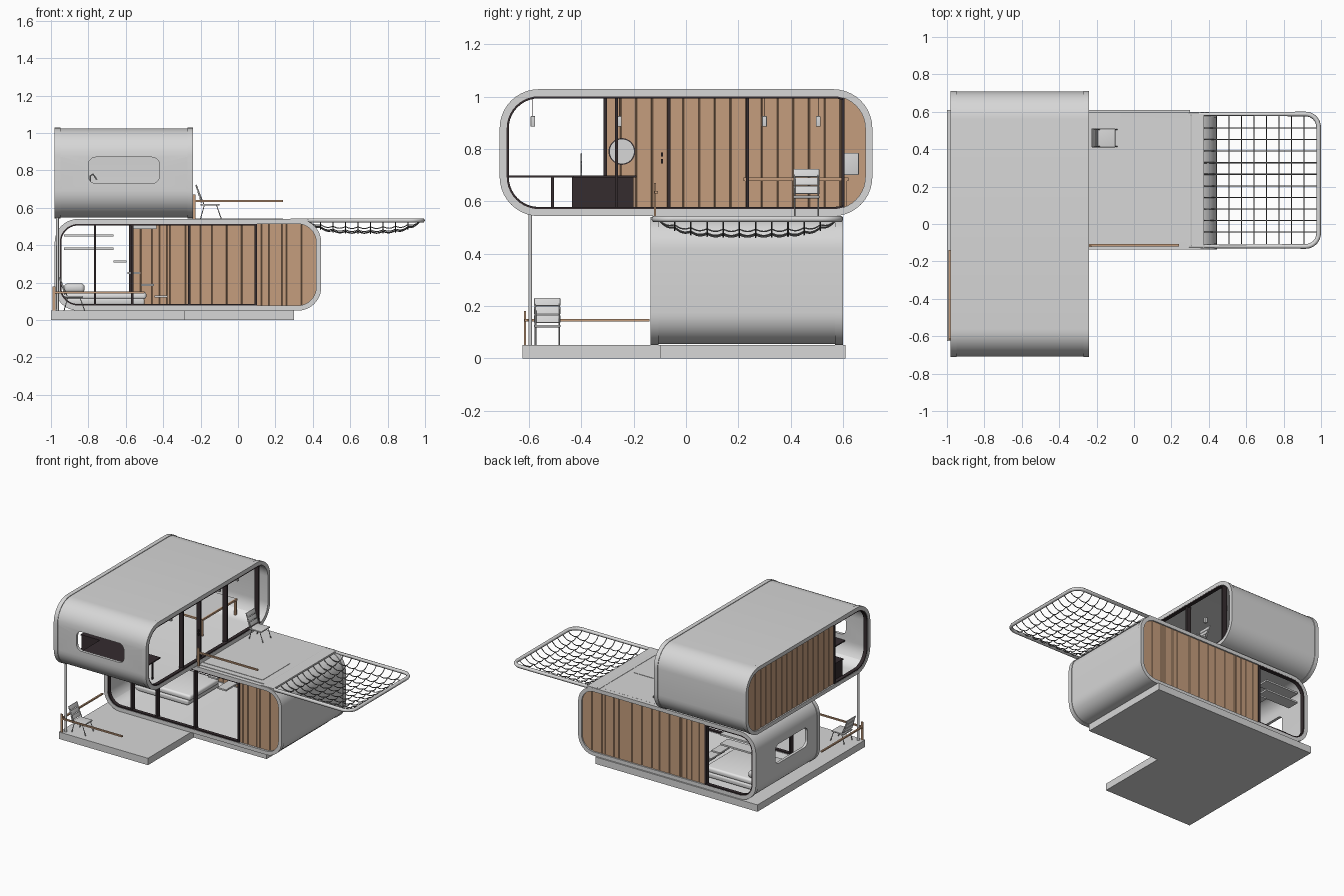
import bpy, bmesh, math
from mathutils import Vector, Matrix

cube = bpy.data.objects.get("Cube")
if cube:
    bpy.data.objects.remove(cube, do_unlink=True)


def material(name, r, g, b):
    m = bpy.data.materials.new(name)
    m.use_nodes = True
    m.diffuse_color = (r, g, b, 1)
    m.node_tree.nodes["Principled BSDF"].inputs["Base Color"].default_value = (r, g, b, 1)
    return m


GREY = material("shell grey", 0.68, 0.68, 0.68)
WHITE = material("floor white", 0.97, 0.97, 0.97)
WOOD = material("warm wood", 0.56, 0.34, 0.205)
DARK = material("dark frame", 0.035, 0.025, 0.028)
ROPE = material("rope grey", 0.2, 0.2, 0.2)
METAL = material("leg grey", 0.45, 0.45, 0.45)


def finish(name, bm, mats, smooth=False):
    bmesh.ops.recalc_face_normals(bm, faces=bm.faces)
    me = bpy.data.meshes.new(name)
    bm.to_mesh(me)
    bm.free()
    for m in mats:
        me.materials.append(m)
    ob = bpy.data.objects.new(name, me)
    bpy.context.collection.objects.link(ob)
    if smooth:
        shade(ob)
    return ob


def shade(ob):
    bpy.ops.object.select_all(action='DESELECT')
    ob.select_set(True)
    bpy.context.view_layer.objects.active = ob
    bpy.ops.object.shade_smooth_by_angle(angle=math.radians(35))


def box(name, x, y, z, mat, bevel=0):
    bm = bmesh.new()
    bmesh.ops.create_cube(bm, size=1)
    for v in bm.verts:
        v.co = [a + (b - a) * (c + 0.5) for (a, b), c in zip((x, y, z), v.co)]
    if bevel:
        bmesh.ops.bevel(bm, geom=bm.edges[:], offset=bevel, segments=4, profile=0.5, affect='EDGES')
    return finish(name, bm, [mat], bevel > 0)


def tube(name, pts, radius, mat, closed=False):
    cu = bpy.data.curves.new(name, 'CURVE')
    cu.dimensions = '3D'
    cu.bevel_depth, cu.bevel_resolution, cu.use_fill_caps = radius, 1, True
    sp = cu.splines.new('POLY')
    sp.points.add(len(pts) - 1)
    for p, c in zip(sp.points, pts):
        p.co = (*c, 1)
    sp.use_cyclic_u = closed
    cu.materials.append(mat)
    ob = bpy.data.objects.new(name, cu)
    bpy.context.collection.objects.link(ob)
    return ob


def rounded(rect, inset, radius, n=10):
    """Rounded rectangle outline (u, v), shrunk by inset."""
    u0, u1, v0, v1 = rect
    r = max(radius - inset, 0.02)
    u0, u1, v0, v1 = u0 + inset + r, u1 - inset - r, v0 + inset + r, v1 - inset - r
    out = []
    for k, (u, v) in enumerate([(u1, v1), (u0, v1), (u0, v0), (u1, v0)]):
        for i in range(n + 1):
            a = math.pi / 2 * (k + i / n)
            out.append((u + r * math.cos(a), v + r * math.sin(a)))
    return out


def place(axis, u, v, w):
    return Vector((w, u, v)) if axis == 'x' else Vector((u, w, v))


def cut(bm, axis, u, **kw):
    n = place(axis, 1, 0, 0)
    bmesh.ops.bisect_plane(bm, geom=bm.verts[:] + bm.edges[:] + bm.faces[:], plane_co=n * u, plane_no=n, **kw)


def ring(name, axis, rect, radius, inset, thick, w0, w1, mats, end=None):
    """Rounded band; with end given, only the part below that u is kept."""
    bm = bmesh.new()
    loops = [[bm.verts.new(place(axis, u, v, w)) for u, v in rounded(rect, d, radius)]
             for d, w in ((inset, w0), (inset, w1), (inset + thick, w1), (inset + thick, w0))]
    n = len(loops[0])
    for k in range(4):
        a, b = loops[k], loops[(k + 1) % 4]
        for i in range(n):
            bm.faces.new((a[i], a[(i + 1) % n], b[(i + 1) % n], b[i]))
    if end is not None:
        cut(bm, axis, end, clear_outer=True)
    return finish(name, bm, mats, True)


def plate(name, axis, outline, w0, w1, mat, grooves=(), clip=None):
    """Flat outline with thickness, clipped, with V grooves between planks."""
    bm = bmesh.new()
    f = bm.faces.new([bm.verts.new(place(axis, u, v, w0)) for u, v in outline])
    new = bmesh.ops.extrude_face_region(bm, geom=[f])["geom"]
    bmesh.ops.translate(bm, vec=place(axis, 0, 0, w1 - w0), verts=[g for g in new if isinstance(g, bmesh.types.BMVert)])
    if clip:
        cut(bm, axis, clip[0], clear_inner=True)
        cut(bm, axis, clip[1], clear_outer=True)
    along, across = place(axis, 1, 0, 0), place(axis, 0, 0, 1)
    for g in grooves:
        for d in (-0.003, 0, 0.003):
            cut(bm, axis, g + d)
        for v in bm.verts:
            if abs(v.co.dot(along) - g) < 0.0005:
                v.co += across * ((w0 + w1) / 2 - v.co.dot(across)) * 0.5
    return finish(name, bm, [mat])


def module(name, axis, rect, radius, w0, w1, window, window_axis, window_w, glazed):
    """Open rounded tube with end rims, white floor, one capsule window and framed glazing."""
    shell = ring(name + "_shell", axis, rect, radius, 0.004, 0.02, w0 + 0.01, w1 - 0.01, [GREY, WHITE])
    cutter = plate("window_cutter", window_axis, rounded(window, 0, 0.04), window_w - 0.06, window_w + 0.06, GREY)
    mod = shell.modifiers.new("window", 'BOOLEAN')
    mod.object, mod.solver = cutter, 'EXACT'
    bpy.context.view_layer.update()
    old = shell.data
    shell.data = bpy.data.meshes.new_from_object(shell.evaluated_get(bpy.context.evaluated_depsgraph_get()))
    shell.modifiers.clear()
    bpy.data.meshes.remove(old)
    bpy.data.objects.remove(cutter, do_unlink=True)
    for p in shell.data.polygons:
        p.material_index = int(p.normal.z > 0.7 and p.center.z < rect[2] + 0.1)
    shade(shell)
    for side, a, end in (("near", w0, glazed[0]), ("far", w1 - 0.03, glazed[1])):
        ring(f"{name}_{side}_rim", axis, rect, radius, 0, 0.027, a, a + 0.03, [GREY])
        ring(f"{name}_{side}_glazing_frame", axis, rect, radius, 0.025, 0.01, a + 0.003, a + 0.029, [DARK], end)


# Two stacked living modules
LOW, UP = (-0.98, 0.445, 0.05, 0.54), (-0.712, 0.712, 0.543, 1.028)
module("lower", 'y', LOW, 0.125, -0.135, 0.60, (0.0, 0.37, 0.24, 0.38), 'x', -0.965, (0.1, -0.57))
module("upper", 'x', UP, 0.15, -0.98, -0.24, (-0.8, -0.42, 0.73, 0.87), 'y', -0.697, (-0.31, 0.6))

# Timber walls
low_fill, up_fill = rounded(LOW, 0.026, 0.125), rounded(UP, 0.026, 0.15)
low_grooves = [-0.52, -0.46, -0.42, -0.38, -0.364, -0.28, -0.2, -0.14, -0.06, 0.02, 0.125, 0.165, 0.235, 0.26, 0.34]
up_grooves = [-0.25 + 0.06 * i for i in range(15)]
plate("lower_back_wall", 'y', low_fill, 0.575, 0.59, WOOD, low_grooves, (-0.57, 0.5))
plate("lower_front_wall", 'y', low_fill, -0.12, -0.105, WOOD, low_grooves[10:], (0.1, 0.5))
plate("upper_end_wall", 'x', up_fill, -0.97, -0.955, WOOD, up_grooves, (-0.31, 0.8))

# Door and window mullions
for i, x in enumerate((-0.765, -0.565, -0.26, 0.095)):
    box(f"lower_mullion_{i}", (x - 0.006, x + 0.006), (-0.13, -0.095), (0.075, 0.515), DARK)
box("lower_back_mullion", (-0.582, -0.565), (0.57, 0.596), (0.075, 0.515), DARK)
for i, y in enumerate((-0.265, -0.065, 0.235, 0.6)):
    box(f"upper_mullion_{i}", (-0.285, -0.25), (y - 0.006, y + 0.006), (0.568, 1.003), DARK)
box("upper_end_mullion", (-0.976, -0.949), (-0.316, -0.302), (0.568, 1.003), DARK)
for z in (0.745, 0.77):
    box("door_handle", (-0.256, -0.248), (-0.096, -0.088), (z, z + 0.017), DARK)

# L-shaped ground deck
deck = bmesh.new()
face = deck.faces.new([deck.verts.new((x, y, 0)) for x, y in (
    (-1, -0.625), (-0.285, -0.625), (-0.285, -0.1), (0.3, -0.1), (0.3, 0.61), (-1, 0.61))])
top = bmesh.ops.extrude_face_region(deck, geom=[face])["geom"]
bmesh.ops.translate(deck, vec=(0, 0, 0.05), verts=[g for g in top if isinstance(g, bmesh.types.BMVert)])
finish("ground_deck", deck, [GREY])
tube("support_pole", [(-0.965, -0.595, 0.05), (-0.965, -0.595, 0.56)], 0.008, GREY)

# Roof terrace with hatch, and the net frame beyond it
box("terrace_floor", (-0.25, 0.28), (-0.1, 0.57), (0.53, 0.5405), GREY)
box("roof_hatch", (-0.24, 0.24), (-0.06, 0.255), (0.538, 0.543), GREY)
box("net_inner_beam", (0.28, 0.375), (-0.13, 0.597), (0.531, 0.5425), GREY)
frame = [(max(u, 0.3), v, 0.532) for u, v in rounded((0.2, 0.987, -0.12, 0.588), 0, 0.07, 8)]
tube("net_frame", frame, 0.0125, GREY, True)


def net_point(u, v, ripple):
    sag = (1 - abs(2 * u - 1) ** 4) * (1 - abs(2 * v - 1) ** 4)
    return (0.375 + 0.6 * u, -0.105 + 0.68 * v, 0.53 - 0.058 * sag - 0.009 * ripple)


# Hanging rope net
NX, NY, SUB = 9, 11, 6
for i in range(1, NX):
    tube(f"net_rope_across_{i}", [net_point(i / NX, k / (NY * SUB), math.sin(math.pi * (k % SUB) / SUB))
                                  for k in range(NY * SUB + 1)], 0.003, ROPE)
for j in range(1, NY):
    tube(f"net_rope_along_{j}", [net_point(k / (NX * SUB), j / NY, math.sin(math.pi * (k % SUB) / SUB))
                                 for k in range(NX * SUB + 1)], 0.003, ROPE)

# Railings
box("deck_rail_front", (-0.985, -0.5), (-0.617, -0.605), (0.141, 0.151), WOOD)
box("deck_rail_side", (-0.993, -0.981), (-0.615, -0.14), (0.141, 0.151), WOOD)
box("deck_rail_post", (-0.992, -0.975), (-0.619, -0.611), (0.05, 0.18), WOOD)
box("terrace_rail", (-0.24, 0.24), (-0.12, -0.107), (0.63, 0.64), WOOD)
box("terrace_rail_post", (-0.243, -0.226), (-0.123, -0.115), (0.54, 0.67), WOOD)


def chair(name, x, y, z):
    box(name + "_seat", (x + 0.03, x + 0.13), (y - 0.05, y + 0.05), (z + 0.068, z + 0.078), GREY, 0.003)
    for i in range(3):
        slat = box(f"{name}_back_slat_{i}", (-0.004, 0.004), (-0.05, 0.05), (0.034 * i, 0.034 * i + 0.031), GREY, 0.003)
        slat.matrix_world = Matrix.Translation((x + 0.035, y, z + 0.085)) @ Matrix.Rotation(-0.3, 4, 'Y')
    for s in (-0.045, 0.045):
        tube(name + "_leg_frame", [(x + 0.03, y + s, z), (x + 0.05, y + s, z + 0.07),
                                   (x + 0.115, y + s, z + 0.07), (x + 0.14, y + s, z)], 0.003, METAL)
        tube(name + "_back_post", [(x + 0.05, y + s, z + 0.07), (x + 0.005, y + s, z + 0.18)], 0.003, METAL)


chair("terrace_chair", -0.23, 0.46, 0.543)
chair("deck_chair", -0.96, -0.53, 0.05)

# Bedroom: bed, pillows, wall shelves and floating stairs
box("bed_base", (-0.93, -0.5), (0.14, 0.5), (0.08, 0.115), GREY, 0.01)
box("mattress", (-0.94, -0.49), (0.15, 0.49), (0.11, 0.15), WHITE, 0.015)
for y in (0.17, 0.33):
    box("pillow", (-0.93, -0.82), (y, y + 0.14), (0.145, 0.195), GREY, 0.02)
for z in (0.375, 0.445):
    box("wall_shelf", (-0.93, -0.665), (0.47, 0.56), (z, z + 0.012), GREY)
for i in range(4):
    x, z = -0.665 + 0.073 * i, 0.308 - 0.063 * i
    box(f"stair_tread_{i}", (x, x + 0.07), (0.4, 0.56), (z, z + 0.011), GREY)
box("stair_landing", (-0.57, -0.435), (0.38, 0.56), (0.485, 0.51), GREY)

# Upper room: kitchen island, bar, tap, desk, mirror and pendant lamps
box("island_top", (-0.955, -0.58), (-0.44, -0.19), (0.69, 0.698), DARK)
box("island_cabinet", (-0.95, -0.6), (-0.435, -0.2), (0.568, 0.69), DARK)
box("bar_top", (-0.8, -0.32), (-0.68, -0.43), (0.69, 0.698), DARK)
box("bar_leg", (-0.335, -0.325), (-0.515, -0.505), (0.568, 0.69), DARK)
tube("tap", [(-0.79, -0.4, 0.698), (-0.79, -0.4, 0.77), (-0.775, -0.4, 0.78), (-0.755, -0.4, 0.75)], 0.004, METAL)
box("desk_top", (-0.75, -0.45), (0.23, 0.62), (0.682, 0.69), GREY)
box("desk_front_edge", (-0.45, -0.44), (0.22, 0.62), (0.678, 0.691), WOOD)
box("desk_side_edge", (-0.75, -0.45), (0.22, 0.23), (0.678, 0.691), WOOD)
for y in (0.225, 0.605):
    box("desk_leg", (-0.455, -0.44), (y, y + 0.01), (0.568, 0.68), WOOD)
box("wall_cabinet", (-0.95, -0.85), (0.6, 0.66), (0.7, 0.785), GREY, 0.004)
for mat, r, x in ((DARK, 0.051, -0.95), (GREY, 0.048, -0.944)):
    plate("round_mirror", 'x', rounded((-0.245 - r, -0.245 + r, 0.79 - r, 0.79 + r), 0, r), x - 0.006, x, mat)
for y in (-0.585, -0.255, 0.3, 0.505):
    box("pendant_lamp", (-0.37, -0.35), (y - 0.009, y + 0.009), (0.885, 0.925), GREY, 0.003)
    tube("pendant_cord", [(-0.36, y, 0.92), (-0.36, y, 1.005)], 0.0012, DARK)
